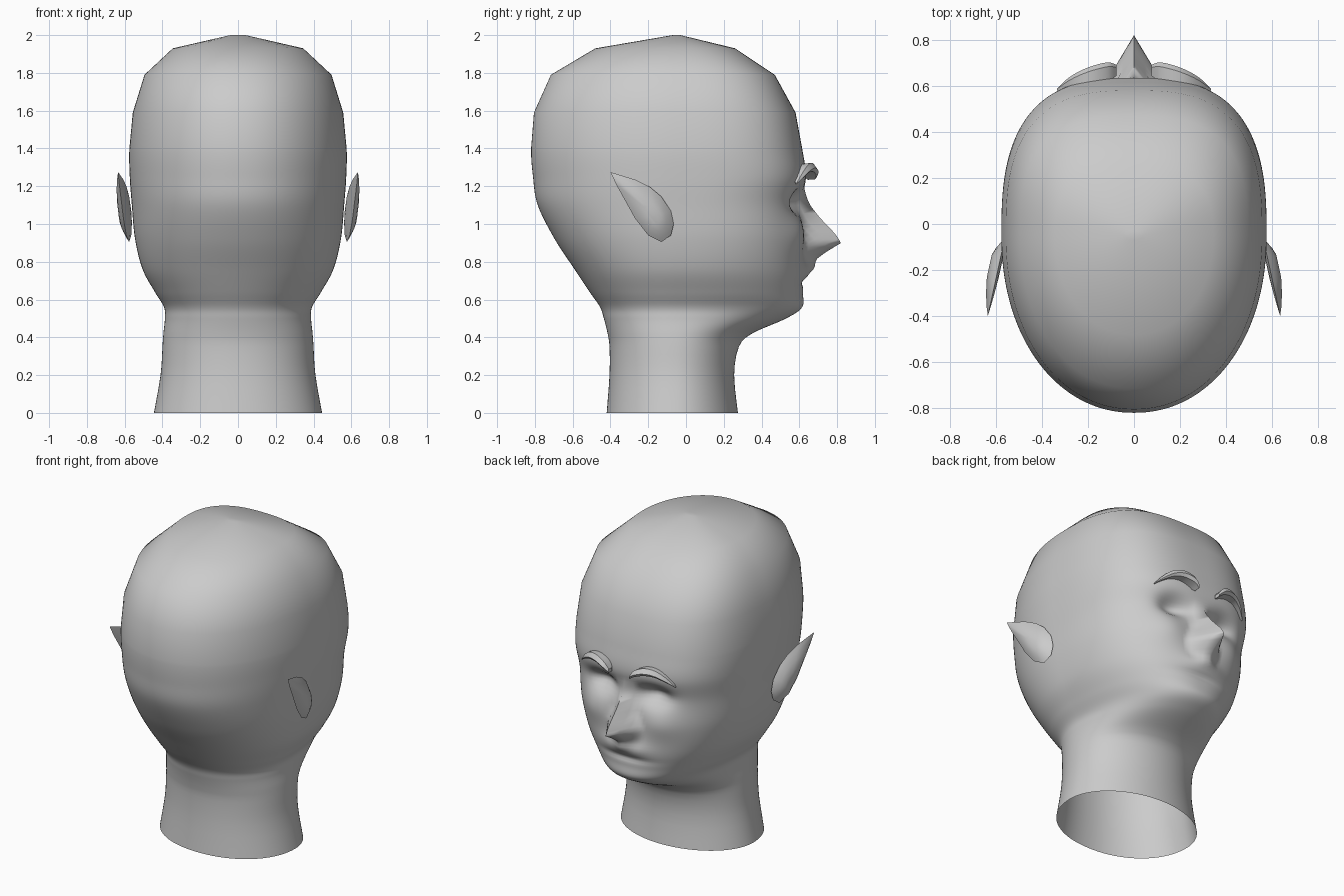
import bpy, bmesh
from math import sin, cos, pi, exp
from mathutils import Vector

default = bpy.data.objects.get("Cube")
if default:
    bpy.data.objects.remove(default, do_unlink=True)

clay = bpy.data.materials.new("grey_clay")
clay.use_nodes = True
GREY = (0.6, 0.6, 0.6, 1)
clay.diffuse_color = GREY
clay.node_tree.nodes["Principled BSDF"].inputs["Base Color"].default_value = GREY


def finish(name, bm, angle=pi / 3):
    bmesh.ops.recalc_face_normals(bm, faces=bm.faces[:])
    mesh = bpy.data.meshes.new(name)
    bm.to_mesh(mesh)
    bm.free()
    mesh.materials.append(clay)
    obj = bpy.data.objects.new(name, mesh)
    bpy.context.collection.objects.link(obj)
    bpy.ops.object.select_all(action='DESELECT')
    obj.select_set(True)
    bpy.context.view_layer.objects.active = obj
    bpy.ops.object.shade_smooth_by_angle(angle=angle)
    return obj


def bridge(bm, a, b):
    n = len(a)
    for i in range(n):
        bm.faces.new((a[i], a[(i + 1) % n], b[(i + 1) % n], b[i]))


def catmull(a, b, c, d, t):
    return tuple(0.5 * (2 * q + (r - p) * t + (2 * p - 5 * q + 4 * r - s) * t * t
                        + (3 * q - p - 3 * r + s) * t ** 3)
                 for p, q, r, s in zip(a, b, c, d))


def lookup(points, z):
    for (z0, v0), (z1, v1) in zip(points, points[1:]):
        if z0 <= z <= z1:
            return v0 + (v1 - v0) * (z - z0) / (z1 - z0)
    return 0


def bump(x, z, cx, cz, sx, sz):
    return exp(-((abs(x) - cx) / sx) ** 2 - ((z - cz) / sz) ** 2)


# Head levels: height, back, front, half width, front squareness
LEVELS = [
    (0, -.42, .275, .445, 2), (.2, -.405, .255, .41, 2),
    (.35, -.405, .28, .4, 2), (.42, -.415, .35, .395, 2),
    (.5, -.435, .53, .387, 2), (.56, -.455, .615, .392, 2.1),
    (.64, -.51, .62, .44, 2.3), (.76, -.59, .63, .505, 2.4),
    (.92, -.695, .62, .545, 2.6), (1.1, -.785, .61, .562, 2.7),
    (1.25, -.81, .635, .573, 2.8), (1.4, -.82, .615, .575, 2.8),
    (1.59, -.805, .58, .557, 2.8), (1.79, -.715, .47, .495, 2.8),
    (1.93, -.48, .26, .345, 2.6), (2, -.06, -.02, .04, 2)]
NOSE = [(.74, 0), (.81, .05), (.86, .13), (.9, .2), (.95, .17),
        (1.03, .1), (1.1, .05), (1.19, 0)]
COLUMNS = 160
MID = -.05


def head_point(level, k):
    z, back, front, width, square = level
    a = 2 * pi * k / COLUMNS
    n = square if sin(a) > 0 else 2.1
    x = width * abs(cos(a)) ** (2 / n) * (1 if cos(a) > 0 else -1)
    reach = (front - MID if sin(a) > 0 else MID - back)
    if z > 1.99:
        reach = .02
    y = MID + reach * abs(sin(a)) ** (2 / n) * (1 if sin(a) > 0 else -1)
    if y > .2:
        # Nose, eye sockets, cheeks and lips
        half = .06 + .06 * exp(-((z - .88) / .1) ** 2)
        y += lookup(NOSE, z) * max(0, 1 - abs(x) / half)
        y -= .075 * bump(x, z, .18, 1.12, .1, .06)
        y += .025 * bump(x, z, .24, .95, .12, .1)
        y += .03 * bump(x, z, 0, .76, .13, .045)
        y -= .015 * bump(x, z, 0, .69, .15, .02)
    return x, y, z


rows = []
for i in range(len(LEVELS) - 1):
    steps = 8 if .4 < LEVELS[i][0] < 1.3 else (3 if LEVELS[i][0] < .4 else 1)
    quad = [LEVELS[max(0, min(len(LEVELS) - 1, i + d))] for d in (-1, 0, 1, 2)]
    rows += [catmull(*quad, s / steps) for s in range(steps)]
rows.append(LEVELS[-1])

bm = bmesh.new()
rings = [[bm.verts.new(head_point(row, k)) for k in range(COLUMNS)] for row in rows]
for lower, upper in zip(rings, rings[1:]):
    bridge(bm, lower, upper)
bm.faces.new(rings[-1])
finish("head", bm, pi / 2)

# Pointed ears: leaf outline with a domed outer side
EAR = [(-.40, 1.275), (-.27, 1.235), (-.19, 1.195), (-.13, 1.145), (-.08, 1.07),
       (-.065, 1), (-.08, .94), (-.13, .905), (-.2, .94), (-.27, 1.03),
       (-.32, 1.12), (-.37, 1.21)]
CENTRE = (-.16, 1.04)


def make_ear(name, side):
    bm = bmesh.new()

    def ring(s, dome):
        out = []
        for y, z in EAR:
            y, z = (c + (v - c) * s for v, c in zip((y, z), CENTRE))
            x = .562 + .073 * (-.065 - y) / .335 + dome * (1 - s * s)
            out.append(bm.verts.new((side * x, y, z)))
        return out

    rim = ring(1, 0)
    for dome in (.045, -.012):
        last = rim
        for s in (.85, .6, .3):
            new = ring(s, dome)
            bridge(bm, last, new)
            last = new
        bm.faces.new(last)
    finish(name, bm)


# Arched eyebrows: a tapered strip with a sharp ridge
BROW = [(.075, .675, 1.245, .5), (.11, .675, 1.275, .9), (.17, .66, 1.295, 1),
        (.23, .64, 1.29, .9), (.285, .615, 1.26, .65), (.335, .585, 1.215, .1)]
SECTION = [(-.06, .02), (.01, .028), (.03, 0), (.015, -.018), (-.06, -.022)]


def make_brow(name, side):
    bm = bmesh.new()
    path = []
    for i in range(len(BROW) - 1):
        quad = [BROW[max(0, min(len(BROW) - 1, i + d))] for d in (-1, 0, 1, 2)]
        path += [catmull(*quad, s / 4) for s in range(4)]
    path.append(BROW[-1])
    loops = [[bm.verts.new((side * x, y + dy * size, z + dz * size)) for dy, dz in SECTION]
             for x, y, z, size in path]
    for a, b in zip(loops, loops[1:]):
        bridge(bm, a, b)
    bm.faces.new(loops[0])
    bm.faces.new(loops[-1])
    finish(name, bm, pi / 5)


for label, side in (("left", 1), ("right", -1)):
    make_ear(label + "_ear", side)
    make_brow(label + "_eyebrow", side)
